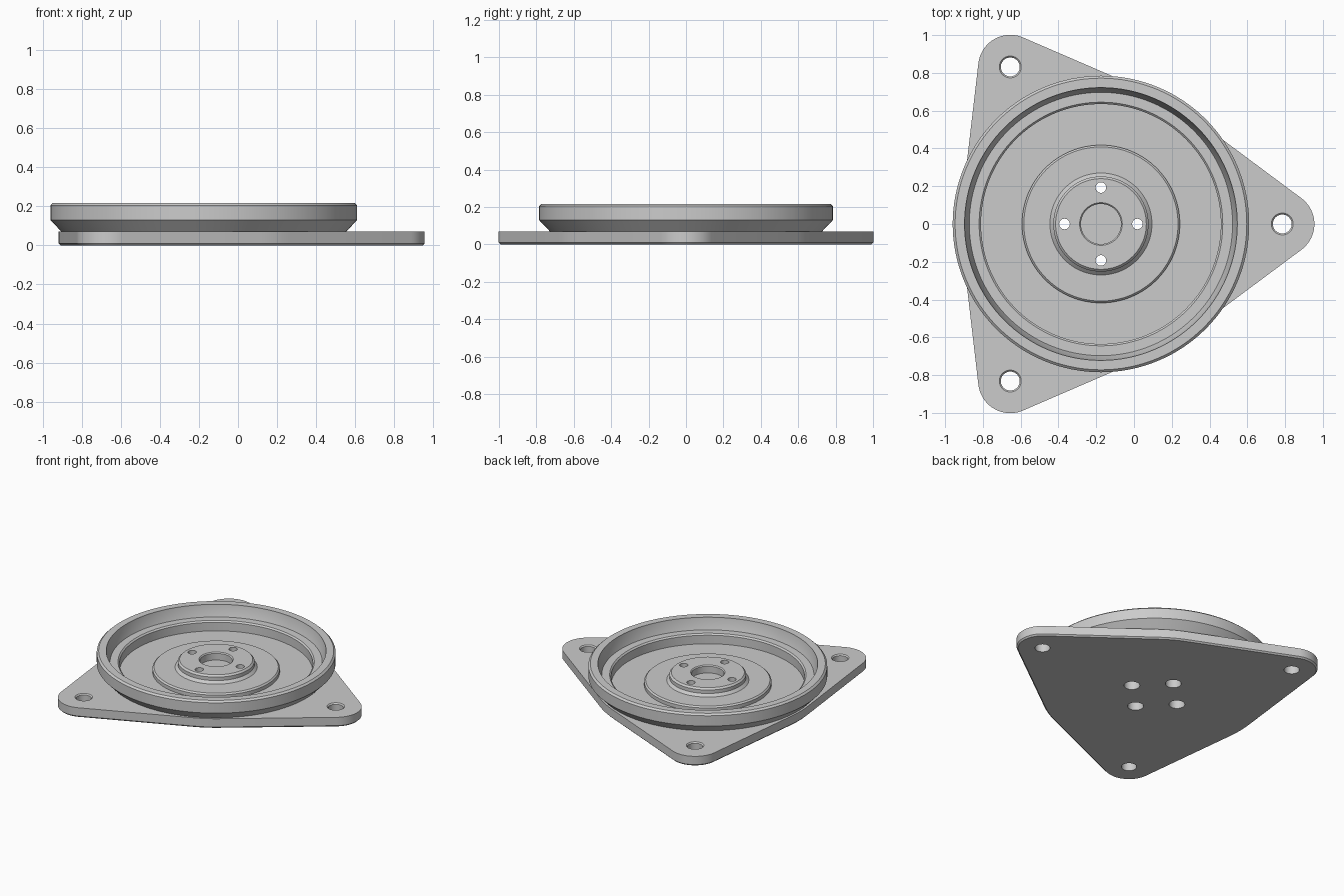
import bpy, bmesh
from math import cos, sin, pi, acos, radians

if "Cube" in bpy.data.objects:
    bpy.data.objects.remove(bpy.data.objects["Cube"])

CX = -0.175          # dish axis
ARM = 0.96           # axis to mounting hole
R_MID, R_TIP = 0.743, 0.17


def make_object(name, bm):
    bmesh.ops.remove_doubles(bm, verts=bm.verts, dist=1e-5)
    bmesh.ops.recalc_face_normals(bm, faces=bm.faces)
    mesh = bpy.data.meshes.new(name)
    bm.to_mesh(mesh)
    bm.free()
    obj = bpy.data.objects.new(name, mesh)
    bpy.context.collection.objects.link(obj)
    return obj


def lathe(name, profile, x=CX, y=0.0, steps=128):
    """Solid of revolution from an (r, z) profile starting and ending on the axis."""
    bm = bmesh.new()
    verts = [bm.verts.new((x + r, y, z)) for r, z in profile]
    edges = [bm.edges.new(p) for p in zip(verts, verts[1:])]
    bmesh.ops.spin(bm, geom=verts + edges, cent=(x, y, 0), axis=(0, 0, 1),
                   angle=2 * pi, steps=steps, use_merge=True)
    return make_object(name, bm)


def combine(target, other, operation):
    mod = target.modifiers.new(operation, 'BOOLEAN')
    mod.operation, mod.object, mod.solver = operation, other, 'EXACT'
    bpy.context.view_layer.objects.active = target
    bpy.ops.object.modifier_apply(modifier=mod.name)
    bpy.data.objects.remove(other)


def arc(cx, cy, r, a0, a1, n):
    return [(cx + r * cos(a0 + (a1 - a0) * i / n),
             cy + r * sin(a0 + (a1 - a0) * i / n)) for i in range(n + 1)]


def outline(inset):
    """Three rounded lobes tangent to the central disc."""
    t = acos((R_MID - R_TIP) / ARM)
    pts = []
    for k in range(3):
        a = k * 2 * pi / 3
        pts += arc(CX + ARM * cos(a), ARM * sin(a), R_TIP - inset, a - t, a + t, 20)
        pts += arc(CX, 0, R_MID - inset, a + t, a + 2 * pi / 3 - t, 4)
    return pts


# three-lobed base plate with a chamfered lower edge
bm = bmesh.new()
rings = [[bm.verts.new((x, y, z)) for x, y in outline(i)]
         for i, z in ((0.01, 0), (0, 0.01), (0, 0.07))]
for lo, hi in zip(rings, rings[1:]):
    for i in range(len(lo)):
        j = (i + 1) % len(lo)
        bm.faces.new((lo[i], lo[j], hi[j], hi[i]))
bm.faces.new(rings[0])
bm.faces.new(rings[-1])
body = make_object("flanged_dish", bm)

# round dish standing on the plate
dish = lathe("dish", [(0, 0.03), (0.728, 0.03), (0.728, 0.07), (0.785, 0.13),
                      (0.785, 0.205), (0.772, 0.217), (0, 0.217)])
combine(body, dish, 'UNION')

# stepped cavity, leaving the centre disc and hub standing
cavity = lathe("cavity_cutter", [
    (0, 0.3), (0.722, 0.3), (0.722, 0.21), (0.697, 0.137), (0.645, 0.137),
    (0.635, 0.127), (0.635, 0.065), (0.418, 0.065), (0.418, 0.09),
    (0.408, 0.1), (0.27, 0.1), (0.252, 0.118), (0.252, 0.143), (0.24, 0.155),
    (0.113, 0.155), (0.106, 0.148), (0.106, 0.1), (0, 0.1)])
combine(body, cavity, 'DIFFERENCE')

# chamfered mounting holes in the lobes
for k in range(3):
    a = k * 2 * pi / 3
    hole = lathe("mount_hole_cutter", [(0, -0.1), (0.05, -0.1), (0.05, 0.062),
                                       (0.068, 0.08), (0, 0.08)],
                 CX + ARM * cos(a), ARM * sin(a), 40)
    combine(body, hole, 'DIFFERENCE')

# hub bolt holes, counterbored from below
for k in range(4):
    a = k * pi / 2
    hole = lathe("bolt_hole_cutter", [(0, -0.1), (0.052, -0.1), (0.052, 0.06),
                                      (0.028, 0.06), (0.028, 0.3), (0, 0.3)],
                 CX + 0.193 * cos(a), 0.193 * sin(a), 32)
    combine(body, hole, 'DIFFERENCE')

# smooth curved walls, crisp edges
bpy.ops.object.select_all(action='DESELECT')
body.select_set(True)
bpy.context.view_layer.objects.active = body
bpy.ops.object.shade_smooth_by_angle(angle=radians(25))
